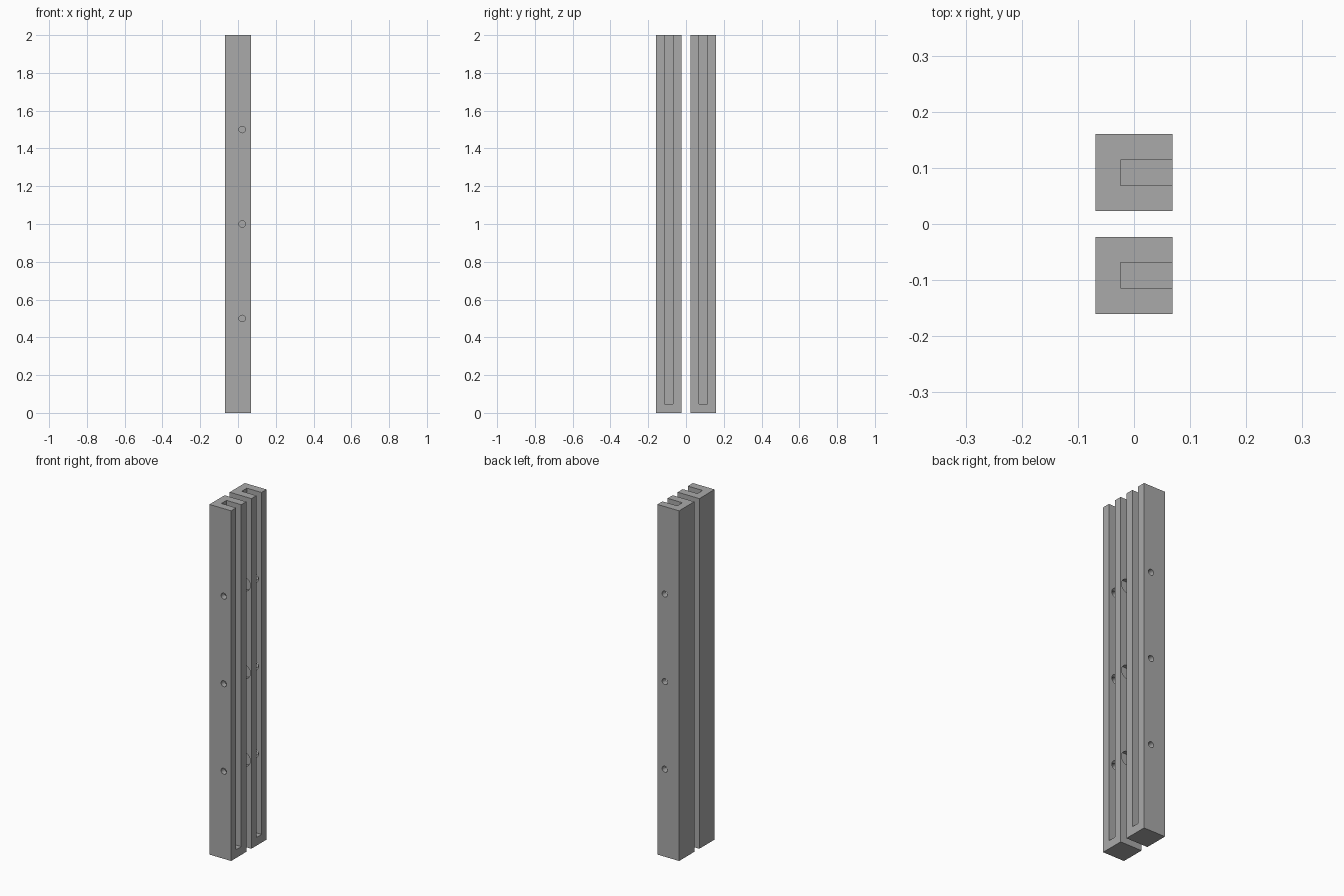
import bpy, bmesh, math
from mathutils import Vector

if "Cube" in bpy.data.objects:
    bpy.data.objects.remove(bpy.data.objects["Cube"])

HALF = 0.0685            # half width of a square post
CENTRE = 0.0915          # post centre distance from y = 0
SLOT = 0.023             # half width of the slot
HOLE_X = 0.022
HOLE_Z = (0.5, 1.0, 1.5)

grey = bpy.data.materials.new("plain grey")
grey.diffuse_color = (0.4, 0.4, 0.4, 1)
grey.use_nodes = True
grey.node_tree.nodes["Principled BSDF"].inputs["Base Color"].default_value = grey.diffuse_color


def finish(name, bm):
    bmesh.ops.recalc_face_normals(bm, faces=bm.faces)
    me = bpy.data.meshes.new(name)
    bm.to_mesh(me)
    bm.free()
    me.materials.append(grey)
    ob = bpy.data.objects.new(name, me)
    bpy.context.collection.objects.link(ob)
    return ob


def box(name, lo, hi):
    bm = bmesh.new()
    lo, hi = Vector(lo), Vector(hi)
    for v in bmesh.ops.create_cube(bm, size=1)["verts"]:
        v.co = (lo + hi) / 2 + v.co * (hi - lo)
    return finish(name, bm)


def turned(bm, profile, side, z, n=32):
    """Closed lathe shape along y from (radius, distance) pairs."""
    rings = [[bm.verts.new((HOLE_X + r * math.cos(2 * math.pi * i / n), side * d,
                            z + r * math.sin(2 * math.pi * i / n)))
              for i in range(n)] for r, d in profile]
    for a, b in zip(rings, rings[1:]):
        for i in range(n):
            j = (i + 1) % n
            bm.faces.new((a[i], a[j], b[j], b[i]))
    bm.faces.new(rings[0])
    bm.faces.new(rings[-1])


def cut(ob, cutter):
    cutter.hide_render = True
    mod = ob.modifiers.new("cut", 'BOOLEAN')
    mod.operation = 'DIFFERENCE'
    mod.solver = 'EXACT'
    mod.object = cutter
    bpy.context.view_layer.update()
    dg = bpy.context.evaluated_depsgraph_get()
    me = bpy.data.meshes.new_from_object(ob.evaluated_get(dg))
    ob.modifiers.clear()
    ob.data = me
    bpy.data.objects.remove(cutter)


for name, s in (("front_post", -1), ("back_post", 1)):
    c = s * CENTRE
    post = box(name, (-HALF, c - HALF, 0), (HALF, c + HALF, 2))
    # slot open at the top and the right side
    cut(post, box("slot_cutter", (-0.0245, c - SLOT, 0.047), (0.2, c + SLOT, 2.2)))
    # countersunk screw holes in the outer wall, blind pockets in the inner wall
    bm = bmesh.new()
    for z in HOLE_Z:
        turned(bm, [(0.017, 0.18), (0.017, 0.1265), (0.027, 0.1145), (0.027, 0.1)], s, z)
        turned(bm, [(0.04, 0.01), (0.04, 0.048)], s, z)
    cut(post, finish("hole_cutter", bm))
    # smooth hole walls, crisp edges
    bpy.ops.object.select_all(action='DESELECT')
    post.select_set(True)
    bpy.context.view_layer.objects.active = post
    bpy.ops.object.shade_smooth_by_angle(angle=math.radians(30))
